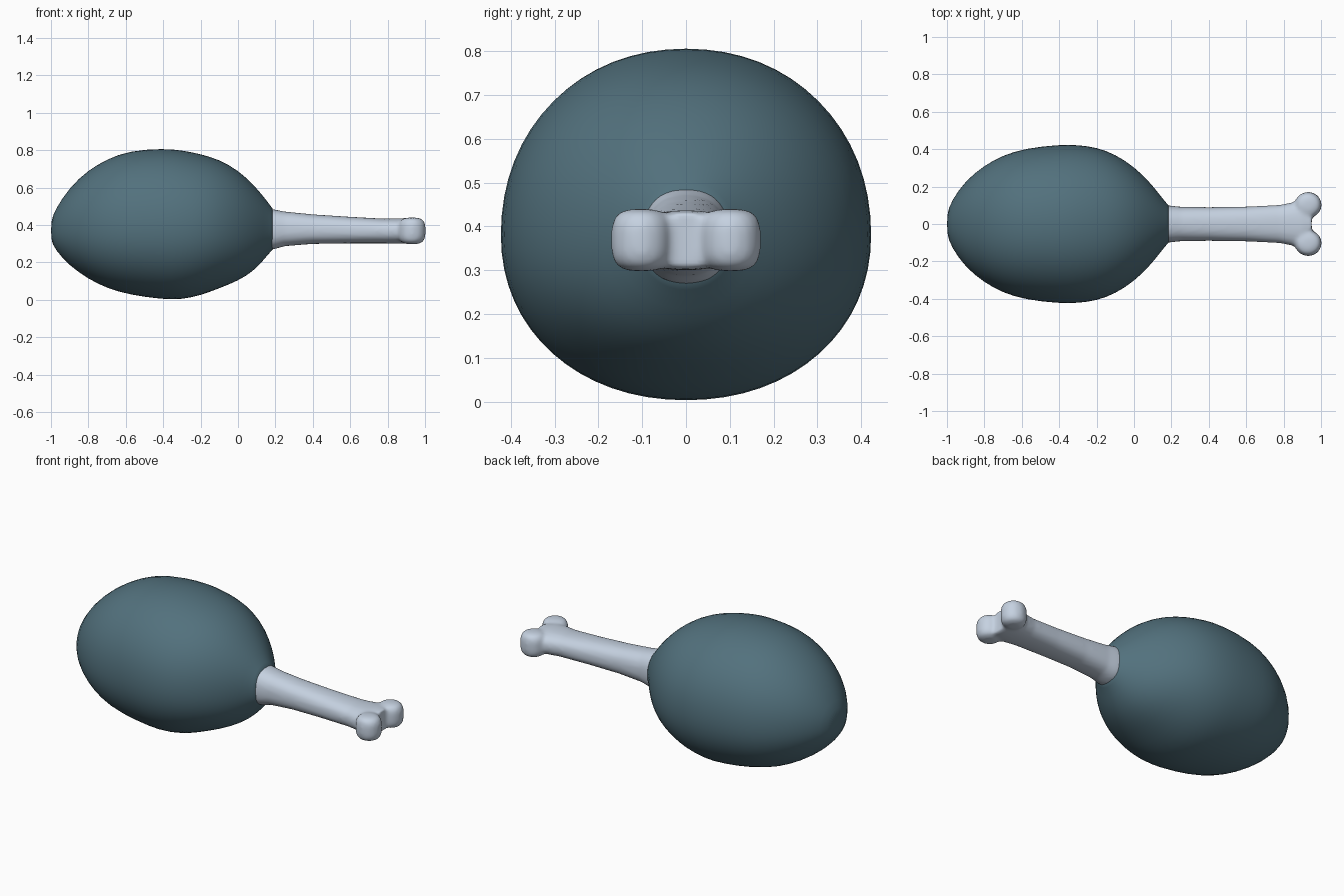
import bpy, bmesh, math

if "Cube" in bpy.data.objects:
    bpy.data.objects.remove(bpy.data.objects["Cube"])


def material(name, color):
    m = bpy.data.materials.new(name)
    m.diffuse_color = (*color, 1)
    m.use_nodes = True
    m.node_tree.nodes["Principled BSDF"].inputs["Base Color"].default_value = m.diffuse_color
    return m


def spow(v, e):
    return math.copysign(abs(v) ** e, v)


def add_loft(bm, stations, power, seg=32):
    """Loft superellipse rings along x; each station is x, half width, top z, bottom z, centre z."""
    rings = []
    for x, w, top, bottom, mid in stations:
        ring = []
        for i in range(seg):
            a = 2 * math.pi * i / seg
            c, s = spow(math.cos(a), 2 / power), spow(math.sin(a), 2 / power)
            ring.append(bm.verts.new((x, w * c, mid + s * (top - mid if s > 0 else mid - bottom))))
        rings.append(ring)
    for r0, r1 in zip(rings, rings[1:]):
        for i in range(seg):
            j = (i + 1) % seg
            bm.faces.new((r0[i], r0[j], r1[j], r1[i]))
    bm.faces.new(rings[0])
    bm.faces.new(rings[-1])


def add_knob(bm, cx, cy, cz, rx, ry, rz, flat):
    """Rounded upright drum: round seen from above, boxier in height."""
    made = bmesh.ops.create_uvsphere(bm, u_segments=32, v_segments=24, radius=1)
    for v in made["verts"]:
        r = math.hypot(v.co.x, v.co.y)
        k = r ** flat / r if r > 1e-6 else 0
        v.co = (cx + rx * v.co.x * k, cy + ry * v.co.y * k, cz + rz * spow(v.co.z, flat))


def finish(bm, name, mat):
    bmesh.ops.recalc_face_normals(bm, faces=bm.faces)
    for f in bm.faces:
        f.smooth = True
    me = bpy.data.meshes.new(name)
    bm.to_mesh(me)
    bm.free()
    ob = bpy.data.objects.new(name, me)
    bpy.context.collection.objects.link(ob)
    me.materials.append(mat)
    return ob


meat_mat = material("dark teal", (0.085, 0.165, 0.205))
bone_mat = material("pale bone", (0.56, 0.64, 0.75))

# Meat: plump egg shape, slightly flattened underneath
bm = bmesh.new()
add_loft(bm, [
    (-1.0, 0.05, 0.42, 0.32, 0.37), (-0.98, 0.12, 0.48, 0.27, 0.37),
    (-0.9, 0.235, 0.605, 0.18, 0.38), (-0.8, 0.315, 0.695, 0.11, 0.38),
    (-0.7, 0.37, 0.755, 0.06, 0.38), (-0.58, 0.407, 0.8, 0.025, 0.38),
    (-0.4, 0.427, 0.812, 0.0, 0.38), (-0.3, 0.425, 0.802, 0.0, 0.38),
    (-0.2, 0.412, 0.782, 0.022, 0.38), (-0.1, 0.375, 0.752, 0.06, 0.38),
    (0.0, 0.308, 0.695, 0.1, 0.38), (0.08, 0.23, 0.62, 0.15, 0.38),
    (0.14, 0.155, 0.55, 0.215, 0.38), (0.175, 0.108, 0.5, 0.26, 0.375),
    (0.195, 0.098, 0.482, 0.272, 0.375)], 2.1)
meat = finish(bm, "meat", meat_mat)
sub = meat.modifiers.new("smooth", "SUBSURF")
sub.levels = sub.render_levels = 1

# Bone: flared shaft and two knobs, fused into one smooth surface
bm = bmesh.new()
add_loft(bm, [
    (0.1, 0.1, 0.49, 0.265, 0.375), (0.19, 0.099, 0.484, 0.27, 0.375),
    (0.25, 0.092, 0.472, 0.287, 0.375), (0.4, 0.09, 0.457, 0.299, 0.375),
    (0.6, 0.093, 0.444, 0.302, 0.37), (0.78, 0.102, 0.434, 0.302, 0.37),
    (0.86, 0.118, 0.436, 0.3, 0.37), (0.9, 0.12, 0.437, 0.3, 0.37),
    (0.95, 0.07, 0.432, 0.302, 0.37)], 2.4)
for side in (-1, 1):
    add_knob(bm, 0.931, 0.102 * side, 0.369, 0.072, 0.069, 0.071, 0.6)
bone = finish(bm, "bone", bone_mat)
fuse = bone.modifiers.new("fuse", "REMESH")
fuse.mode = "VOXEL"
fuse.voxel_size = 0.01
fuse.use_smooth_shade = True
soft = bone.modifiers.new("soften", "SMOOTH")
soft.factor = 0.5
soft.iterations = 8
